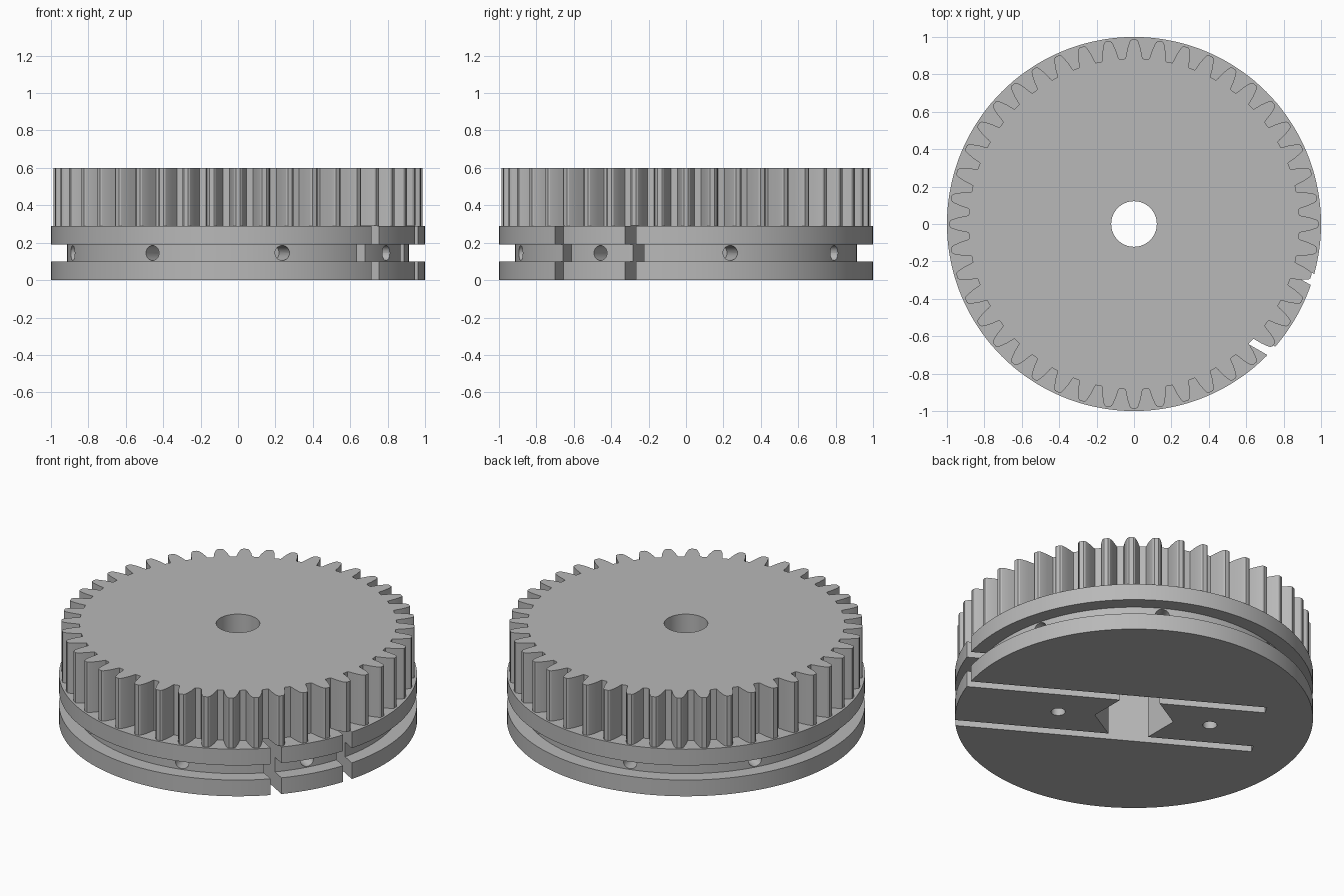
import bpy, bmesh, math
from mathutils import Matrix, Vector

cube = bpy.data.objects.get("Cube")
if cube:
    bpy.data.objects.remove(cube, do_unlink=True)

grey = bpy.data.materials.new("plain_grey")
grey.use_nodes = True
grey.diffuse_color = (0.48, 0.48, 0.48, 1)
grey.node_tree.nodes["Principled BSDF"].inputs["Base Color"].default_value = grey.diffuse_color

TEETH = 44
RIM_TOP = 0.29
SLOT_ANGLE = math.radians(-30)


def make_object(name, bm):
    bmesh.ops.recalc_face_normals(bm, faces=bm.faces)
    mesh = bpy.data.meshes.new(name)
    bm.to_mesh(mesh)
    bm.free()
    mesh.materials.append(grey)
    obj = bpy.data.objects.new(name, mesh)
    bpy.context.collection.objects.link(obj)
    return obj


def circle(radius, count=24, start=0.0):
    steps = [start + math.tau * i / count for i in range(count)]
    return [(radius * math.cos(a), radius * math.sin(a)) for a in steps]


def prism(name, outline, low, high, matrix=Matrix()):
    """Closed outline extruded along z, then placed by a matrix."""
    bm = bmesh.new()
    base = bm.faces.new([bm.verts.new((x, y, low)) for x, y in outline])
    made = bmesh.ops.extrude_face_region(bm, geom=[base])["geom"]
    top = [v for v in made if isinstance(v, bmesh.types.BMVert)]
    bmesh.ops.translate(bm, verts=top, vec=(0, 0, high - low))
    bmesh.ops.transform(bm, matrix=matrix, verts=bm.verts)
    return make_object(name, bm)


def lathe(name, profile, count=144):
    """Stack of rings with flat end caps."""
    bm = bmesh.new()
    rings = [[bm.verts.new((x, y, z)) for x, y in circle(r, count)] for r, z in profile]
    for lower, upper in zip(rings, rings[1:]):
        for i in range(count):
            j = (i + 1) % count
            bm.faces.new((lower[i], lower[j], upper[j], upper[i]))
    bm.faces.new(rings[0])
    bm.faces.new(rings[-1])
    return make_object(name, bm)


def combine(target, tool, operation):
    mod = target.modifiers.new(tool.name, "BOOLEAN")
    mod.operation = operation
    mod.solver = "EXACT"
    mod.object = tool
    bpy.ops.object.select_all(action="DESELECT")
    bpy.context.view_layer.objects.active = target
    target.select_set(True)
    bpy.ops.object.modifier_apply(modifier=mod.name)
    bpy.data.objects.remove(tool, do_unlink=True)


# Grooved pulley base
body = lathe("grooved_gear_wheel", [
    (1.0, 0), (1.0, 0.1), (0.915, 0.1), (0.915, 0.19), (1.0, 0.19), (1.0, RIM_TOP)])

# Toothed upper wheel: one tooth flank, mirrored and repeated
flank = [(0.052, 0.885), (0.047, 0.9), (0.040, 0.93), (0.028, 0.965), (0.021, 0.98), (0.012, 0.987)]
tooth = [(-a, r) for a, r in flank] + [(a, r) for a, r in reversed(flank)]
outline = []
for i in range(TEETH):
    centre = math.tau * i / TEETH
    outline += [(r * math.cos(centre + a), r * math.sin(centre + a)) for a, r in tooth]
combine(body, prism("toothed_wheel", outline, 0.24, 0.6), "UNION")

turn = Matrix.Rotation(SLOT_ANGLE, 4, "Z")

# Two parallel slots, open at one rim
for side in (-1, 1):
    near, far = side * 0.19, side * 0.25
    strip = [(-0.71, near), (1.2, near), (1.2, far), (-0.71, far)]
    combine(body, prism("slot_cutter", strip, -0.1, RIM_TOP + 0.003, turn), "DIFFERENCE")

# Hexagonal nut recess and shaft bore
combine(body, prism("nut_cutter", circle(0.222, 6), -0.1, RIM_TOP, turn), "DIFFERENCE")
combine(body, prism("bore_cutter", circle(0.122, 48), -0.1, 0.8), "DIFFERENCE")

# Screw holes in the underside
for side in (-1, 1):
    place = turn @ Matrix.Translation((side * 0.43, 0, 0))
    combine(body, prism("screw_cutter", circle(0.04), -0.1, RIM_TOP, place), "DIFFERENCE")

# Eight radial holes in the groove
for i in range(8):
    spin = Matrix.Rotation(SLOT_ANGLE + math.tau * i / 8, 4, "Z")
    place = Matrix.Translation((0, 0, 0.145)) @ spin @ Matrix.Rotation(math.pi / 2, 4, "Y")
    combine(body, prism("radial_cutter", circle(0.04), 0.7, 1.1, place), "DIFFERENCE")

bpy.ops.object.select_all(action="DESELECT")
body.select_set(True)
bpy.context.view_layer.objects.active = body
bpy.ops.object.shade_smooth_by_angle(angle=math.radians(25))
